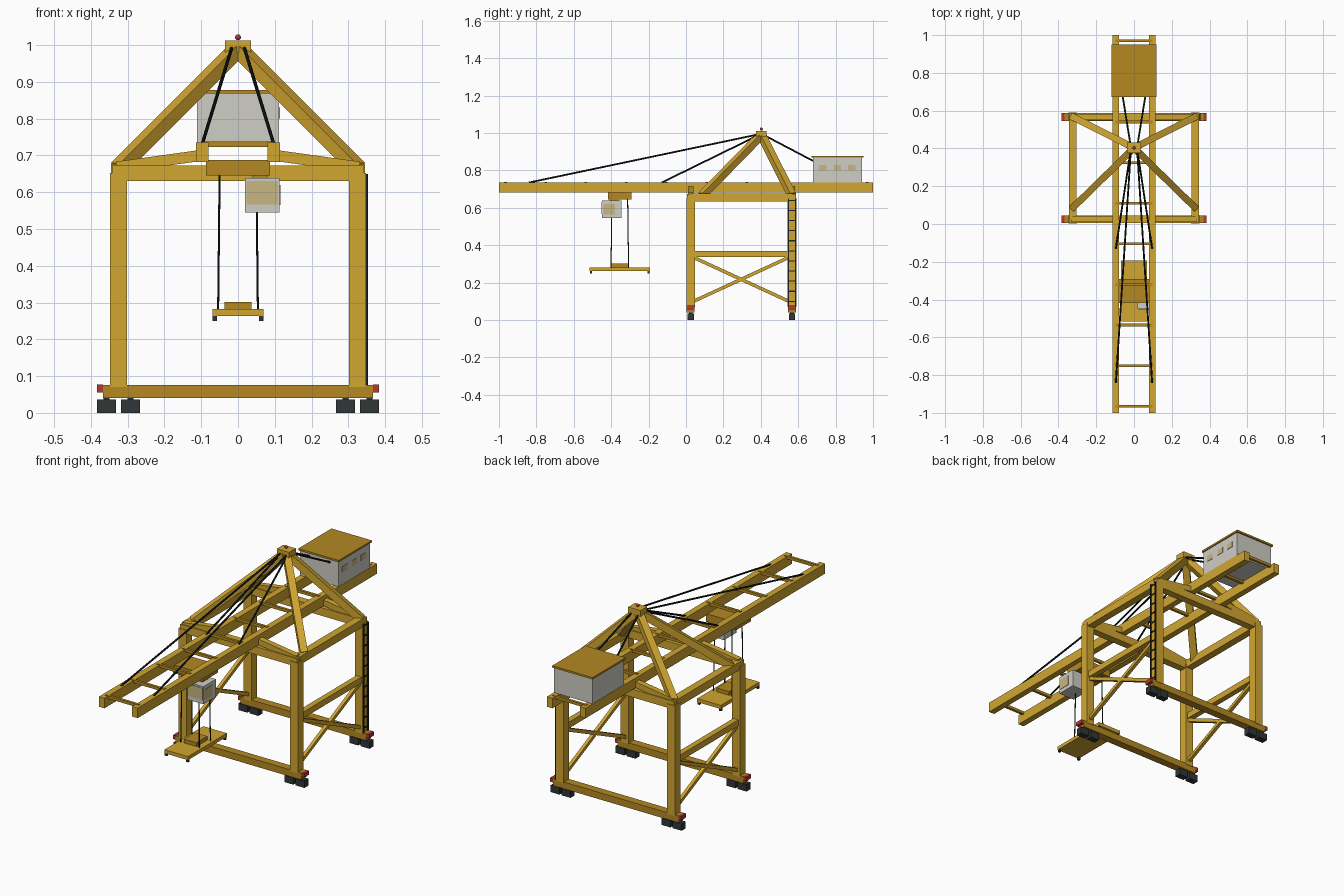
import bpy
from mathutils import Vector

cube = bpy.data.objects.get("Cube")
if cube:
    bpy.data.objects.remove(cube, do_unlink=True)


def material(name, rgb):
    m = bpy.data.materials.new(name)
    m.use_nodes = True
    m.diffuse_color = (*rgb, 1)
    m.node_tree.nodes["Principled BSDF"].inputs["Base Color"].default_value = (*rgb, 1)
    return m


YELLOW = material("yellow paint", (0.64, 0.38, 0.03))
OCHRE = material("ochre paint", (0.46, 0.25, 0.016))
GREY = material("light grey panel", (0.62, 0.61, 0.56))
GLASS = material("tan glass", (0.58, 0.47, 0.22))
BLACK = material("black steel", (0.012, 0.015, 0.015))
RUBBER = material("dark wheel grey", (0.03, 0.037, 0.037))
RED = material("red", (0.48, 0.04, 0.03))


def finish(name, mat):
    ob = bpy.context.object
    ob.name = name
    ob.data.materials.append(mat)
    return ob


def box(name, mat, x, y, z):
    """Box from (min, max) ranges on each axis."""
    ranges = (x, y, z)
    bpy.ops.mesh.primitive_cube_add(size=1, location=[sum(r) / 2 for r in ranges])
    ob = finish(name, mat)
    ob.scale = [abs(r[1] - r[0]) for r in ranges]
    return ob


def around(c, half):
    return (c - half, c + half)


def beam(name, mat, a, b, width, depth):
    """Rectangular bar between two points."""
    a, b = Vector(a), Vector(b)
    bpy.ops.mesh.primitive_cube_add(size=1, location=(a + b) / 2)
    ob = finish(name, mat)
    ob.rotation_euler = (b - a).to_track_quat('Z', 'Y').to_euler()
    ob.scale = (width, depth, (b - a).length)
    return ob


def rope(name, a, b, radius):
    """Thin round cable between two points."""
    a, b = Vector(a), Vector(b)
    bpy.ops.mesh.primitive_cylinder_add(vertices=8, radius=radius,
                                        depth=(b - a).length, location=(a + b) / 2)
    ob = finish(name, BLACK)
    ob.rotation_euler = (b - a).to_track_quat('Z', 'Y').to_euler()
    bpy.ops.object.shade_smooth_by_angle()


FRONT, REAR = 0.025, 0.567   # portal frame planes
LEG_X = 0.325
BOOM_X = 0.097
BOOM_TOP = 0.735
APEX_Y = 0.403
TROLLEY_Y = -0.354

# Front and rear portal frames
for end, y in (("front", FRONT), ("rear", REAR)):
    box(end + "_sill_beam", OCHRE, (-0.367, 0.367), around(y, 0.021), (0.04, 0.076))
    box(end + "_portal_beam", YELLOW, (-0.342, 0.342), around(y, 0.020), (0.63, 0.673))
    for side, s in (("left", 1), ("right", -1)):
        tag = f"{end}_{side}_"
        box(tag + "leg", YELLOW, around(s * LEG_X, 0.023), around(y, 0.023), (0.07, 0.652))
        box(tag + "bumper", RED, around(s * 0.375, 0.008), around(y, 0.021), (0.056, 0.077))
        for x in (0.292, 0.357):
            box(tag + "bogie", RUBBER, around(s * x, 0.026), around(y, 0.017), (0, 0.036))
            box(tag + "bogie_pin", RUBBER, around(s * x, 0.008), around(y, 0.01), (0.03, 0.045))
        # Shallow strut from the leg head to the boom
        beam(tag + "boom_strut", YELLOW, (s * 0.33, y, 0.668), (s * 0.1, y, 0.7), 0.03, 0.03)
        # Pyramid leg up to the apex
        foot = y if end == "rear" else 0.085
        beam(tag + "mast_leg", YELLOW, (s * LEG_X, foot, 0.665), (0, APEX_Y, 0.99), 0.036, 0.036)

# Side frames with cross bracing
for side, s in (("left", 1), ("right", -1)):
    x = s * LEG_X
    box(side + "_top_side_beam", YELLOW, around(x, 0.02), (FRONT, REAR), (0.634, 0.676))
    box(side + "_middle_side_beam", YELLOW, around(x, 0.015), (FRONT, REAR), (0.337, 0.37))
    beam(side + "_brace_rising", YELLOW, (x, 0.04, 0.1), (x, 0.55, 0.335), 0.018, 0.018)
    beam(side + "_brace_falling", YELLOW, (x, 0.04, 0.335), (x, 0.55, 0.1), 0.018, 0.018)

# Ladder on the rear left leg
for y in (REAR - 0.018, REAR + 0.018):
    box("ladder_rail", BLACK, (0.347, 0.353), around(y, 0.003), (0.075, 0.65))
for i in range(11):
    box("ladder_rung", BLACK, (0.348, 0.352), around(REAR, 0.018), around(0.1 + i * 0.054, 0.003))

# Twin boom girders and their cross ties
for side, s in (("left", 1), ("right", -1)):
    box(side + "_boom_girder", YELLOW, around(s * BOOM_X, 0.0165), (-1, 1), (0.682, BOOM_TOP))
for i in range(10):
    box("boom_cross_tie", OCHRE, (-0.098, 0.098), around(-0.965 + i * 0.215, 0.007), (0.723, 0.738))

# Apex block, warning lamp and stays
box("apex_block", YELLOW, (-0.036, 0.036), around(APEX_Y, 0.028), (0.98, 1.012))
bpy.ops.mesh.primitive_uv_sphere_add(segments=12, ring_count=8, radius=0.008,
                                     location=(0, APEX_Y, 1.021))
finish("warning_lamp", RED)
bpy.ops.object.shade_smooth_by_angle()
for s in (1, -1):
    for name, y in (("outer_stay", -0.84), ("inner_stay", -0.13), ("rear_stay", 0.9)):
        rope(name, (s * 0.016, APEX_Y, 0.996), (s * 0.096, y, BOOM_TOP), 0.0048)

# Machinery house
box("machinery_house", GREY, (-0.112, 0.112), (0.679, 0.941), (0.734, 0.87))
box("machinery_roof", OCHRE, (-0.118, 0.118), (0.672, 0.949), (0.868, 0.878))
for y in (0.73, 0.81, 0.885):
    box("house_window", GLASS, (0.111, 0.1145), around(y, 0.02), (0.8, 0.83))

# Trolley, operator cab
box("trolley", OCHRE, (-0.087, 0.087), around(TROLLEY_Y, 0.063), (0.645, 0.688))
box("cab", GREY, (0.019, 0.113), (-0.45, -0.345), (0.545, 0.638))
box("cab_hanger", OCHRE, (0.04, 0.08), (-0.41, -0.36), (0.63, 0.65))
box("cab_front_window", GLASS, (0.023, 0.109), (-0.453, -0.449), (0.567, 0.63))
box("cab_side_window", GLASS, (0.112, 0.115), (-0.442, -0.38), (0.565, 0.62))

# Spreader on hoist ropes
box("spreader", YELLOW, (-0.069, 0.069), around(TROLLEY_Y, 0.162), (0.263, 0.282))
box("head_block", OCHRE, (-0.037, 0.037), around(TROLLEY_Y, 0.046), (0.28, 0.302))
for s in (1, -1):
    for t in (1, -1):
        rope("hoist_rope", (s * 0.05, TROLLEY_Y + t * 0.042, 0.65),
             (s * 0.054, TROLLEY_Y + t * 0.047, 0.28), 0.0028)
        box("spreader_lock", RUBBER, around(s * 0.063, 0.006),
            around(TROLLEY_Y + t * 0.154, 0.006), (0.25, 0.265))
